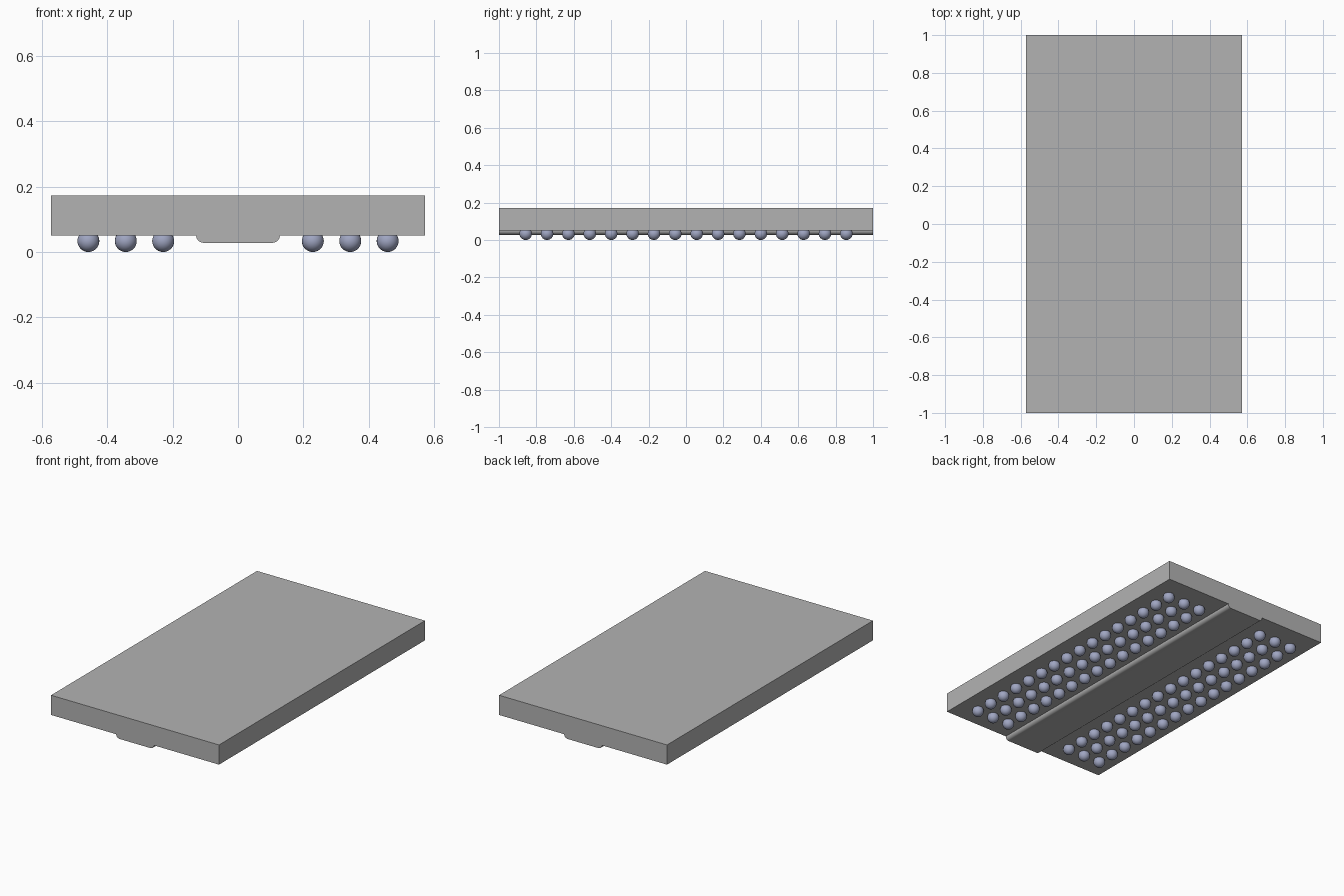
import bpy, bmesh, math
from mathutils import Matrix

cube = bpy.data.objects.get("Cube")
if cube:
    bpy.data.objects.remove(cube, do_unlink=True)


def material(name, rgb):
    m = bpy.data.materials.new(name)
    m.use_nodes = True
    col = (*rgb, 1.0)
    m.diffuse_color = col
    m.node_tree.nodes["Principled BSDF"].inputs["Base Color"].default_value = col
    return m


def add_object(name, bm, mat):
    bmesh.ops.recalc_face_normals(bm, faces=bm.faces)
    mesh = bpy.data.meshes.new(name)
    bm.to_mesh(mesh)
    bm.free()
    mesh.materials.append(mat)
    ob = bpy.data.objects.new(name, mesh)
    bpy.context.collection.objects.link(ob)
    bpy.ops.object.select_all(action='DESELECT')
    ob.select_set(True)
    bpy.context.view_layer.objects.active = ob
    bpy.ops.object.shade_smooth_by_angle(angle=math.radians(30))
    return ob


grey = material("body grey", (0.45, 0.45, 0.45))
steel = material("ball blue grey", (0.35, 0.38, 0.54))

HALF_W, HALF_L = 0.571, 1.0
TOP, BASE, KEEL = 0.172, 0.051, 0.028
KEEL_HALF = 0.128

# Slab with a rounded keel: half profile, mirrored and extruded along y
r = BASE - KEEL
half = [(HALF_W, TOP), (HALF_W, BASE)]
for i in range(9):
    a = math.radians(90 * i / 8)
    half.append((KEEL_HALF - r + r * math.cos(a), BASE - r * math.sin(a)))
profile = half + [(-x, z) for x, z in reversed(half)]
bm = bmesh.new()
face = bm.faces.new([bm.verts.new((x, -HALF_L, z)) for x, z in profile])
ext = bmesh.ops.extrude_face_region(bm, geom=[face])
verts = [g for g in ext["geom"] if isinstance(g, bmesh.types.BMVert)]
bmesh.ops.translate(bm, verts=verts, vec=(0, 2 * HALF_L, 0))
add_object("slab_with_keel", bm, grey)

# Solder balls: three columns of sixteen on each side
PITCH, RADIUS = 0.1143, 0.0335
for side, name in ((1, "left_balls"), (-1, "right_balls")):
    bm = bmesh.new()
    for col in (2, 3, 4):
        for row in range(16):
            pos = Matrix.Translation((side * col * PITCH, (row - 7.5) * PITCH, RADIUS))
            bmesh.ops.create_uvsphere(bm, u_segments=24, v_segments=16,
                                      radius=RADIUS, matrix=pos)
    add_object(name, bm, steel)
